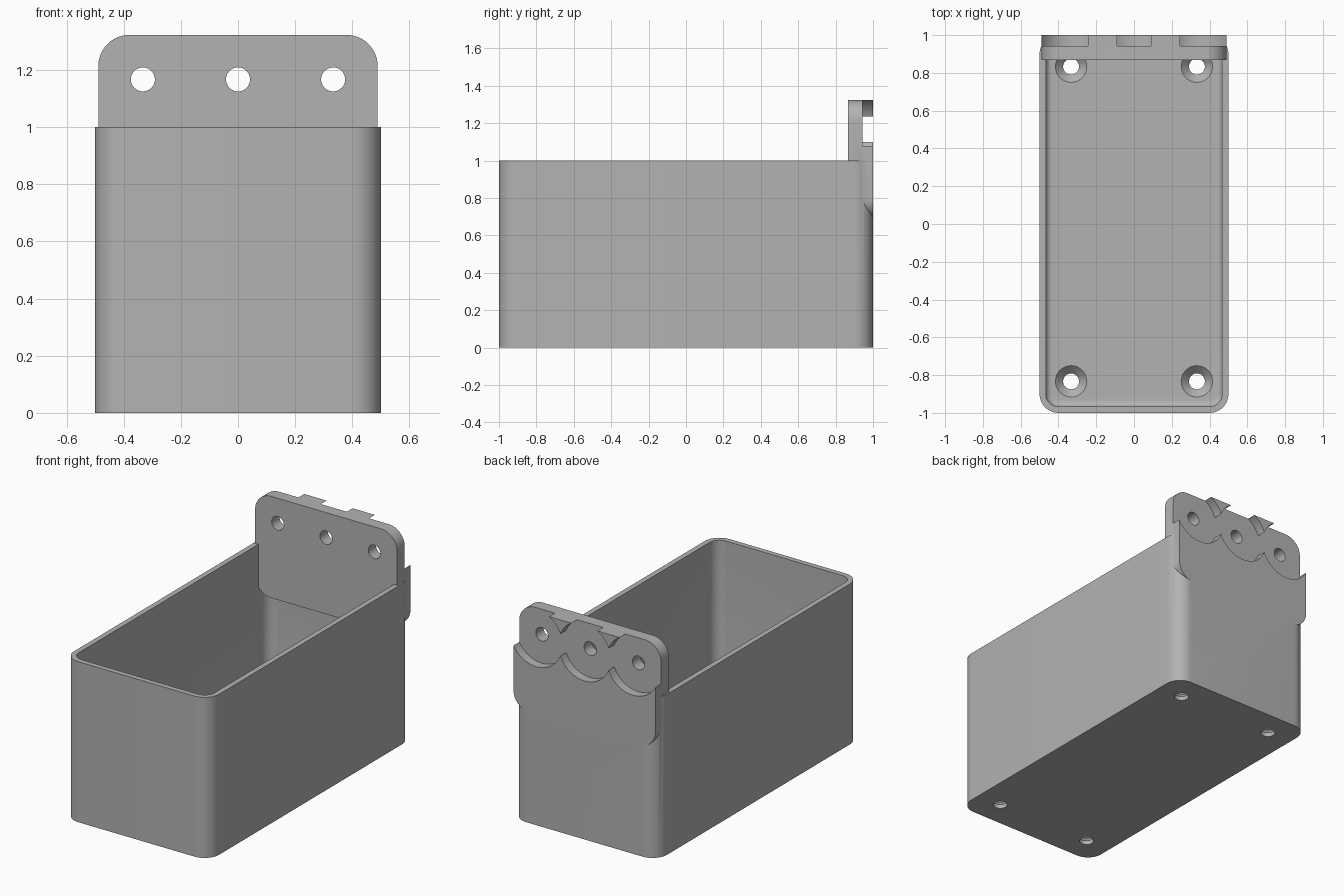
import bpy
import bmesh
import math

old = bpy.data.objects.get("Cube")
if old:
    bpy.data.objects.remove(old, do_unlink=True)

grey = bpy.data.materials.new("plain grey")
grey.use_nodes = True
COLOUR = (0.45, 0.45, 0.45, 1)
grey.diffuse_color = COLOUR
grey.node_tree.nodes["Principled BSDF"].inputs["Base Color"].default_value = COLOUR


def rounded_loop(hx, hy, r, steps=12):
    """Points of a rounded rectangle, counter-clockwise."""
    pts = []
    for i, (sx, sy) in enumerate([(1, 1), (-1, 1), (-1, -1), (1, -1)]):
        for k in range(steps + 1):
            a = math.pi / 2 * (i + k / steps)
            pts.append((sx * (hx - r) + r * math.cos(a), sy * (hy - r) + r * math.sin(a)))
    return pts


def loft(name, loops, place=lambda x, y, z: (x, y, z)):
    """Solid through equal loops, given as (points, height)."""
    bm = bmesh.new()
    rings = [[bm.verts.new(place(x, y, z)) for x, y in pts] for pts, z in loops]
    n = len(rings[0])
    for low, high in zip(rings, rings[1:]):
        for i in range(n):
            j = (i + 1) % n
            bm.faces.new((low[i], low[j], high[j], high[i]))
    bm.faces.new(rings[0][::-1])
    bm.faces.new(rings[-1])
    bmesh.ops.recalc_face_normals(bm, faces=bm.faces)
    mesh = bpy.data.meshes.new(name)
    bm.to_mesh(mesh)
    bm.free()
    mesh.materials.append(grey)
    obj = bpy.data.objects.new(name, mesh)
    bpy.context.collection.objects.link(obj)
    return obj


def circle(cx, cy, r, n=48):
    return [(cx + r * math.cos(2 * math.pi * i / n), cy + r * math.sin(2 * math.pi * i / n))
            for i in range(n)]


def combine(target, tool, operation):
    """Apply a boolean and remove the helper."""
    tool.hide_render = True
    mod = target.modifiers.new("combine", "BOOLEAN")
    mod.operation = operation
    mod.solver = "EXACT"
    mod.object = tool
    bpy.context.view_layer.objects.active = target
    bpy.ops.object.modifier_apply(modifier=mod.name)
    bpy.data.objects.remove(tool, do_unlink=True)


WALL, FLOOR, FILLET = 0.033, 0.067, 0.033
HOLE, SINK = 0.042, 0.083

# Open bin with rounded corners
outer = rounded_loop(0.5, 1.0, 0.1)
bin_body = loft("storage_bin", [(outer, 0), (outer, 1)])

# Cavity with a filleted floor
levels = []
for k in range(7):
    a = math.pi / 2 * k / 6
    inset = WALL + FILLET * (1 - math.sin(a))
    levels.append((rounded_loop(0.5 - inset, 1 - inset, 0.1 - inset),
                   FLOOR + FILLET * (1 - math.cos(a))))
levels.append((rounded_loop(0.5 - WALL, 1 - WALL, 0.1 - WALL), 1.2))
combine(bin_body, loft("cavity_cutter", levels), "DIFFERENCE")

# Rounded mounting plate, upright at the back
BOTTOM, TOP = 0.69, 1.323
plate_loop = rounded_loop(0.489, (TOP - BOTTOM) / 2, 0.11)
plate = loft("mounting_plate", [(plate_loop, 0.867), (plate_loop, 1.0)],
             lambda x, y, z: (x, z, y + (TOP + BOTTOM) / 2))
combine(bin_body, plate, "UNION")

# Three plate holes with wide round recesses behind
for x in (-0.333, 0, 0.333):
    for radius, start in ((HOLE, 0.8), (0.18, 0.943)):
        ring = circle(x, 1.167, radius)
        cutter = loft("plate_cutter", [(ring, start), (ring, 1.1)],
                      lambda x, y, z: (x, z, y))
        combine(bin_body, cutter, "DIFFERENCE")

# Countersunk screw holes in the floor
for x in (-0.333, 0.333):
    for y in (-0.833, 0.833):
        profile = [(HOLE, -0.1), (HOLE, FLOOR - SINK + HOLE),
                   (SINK, FLOOR), (SINK, FLOOR + 0.05)]
        cutter = loft("screw_cutter", [(circle(x, y, r), z) for r, z in profile])
        combine(bin_body, cutter, "DIFFERENCE")

# Smooth rounds, crisp edges
bpy.ops.object.select_all(action="DESELECT")
bin_body.select_set(True)
bpy.context.view_layer.objects.active = bin_body
bpy.ops.object.shade_smooth_by_angle(angle=math.radians(30))
